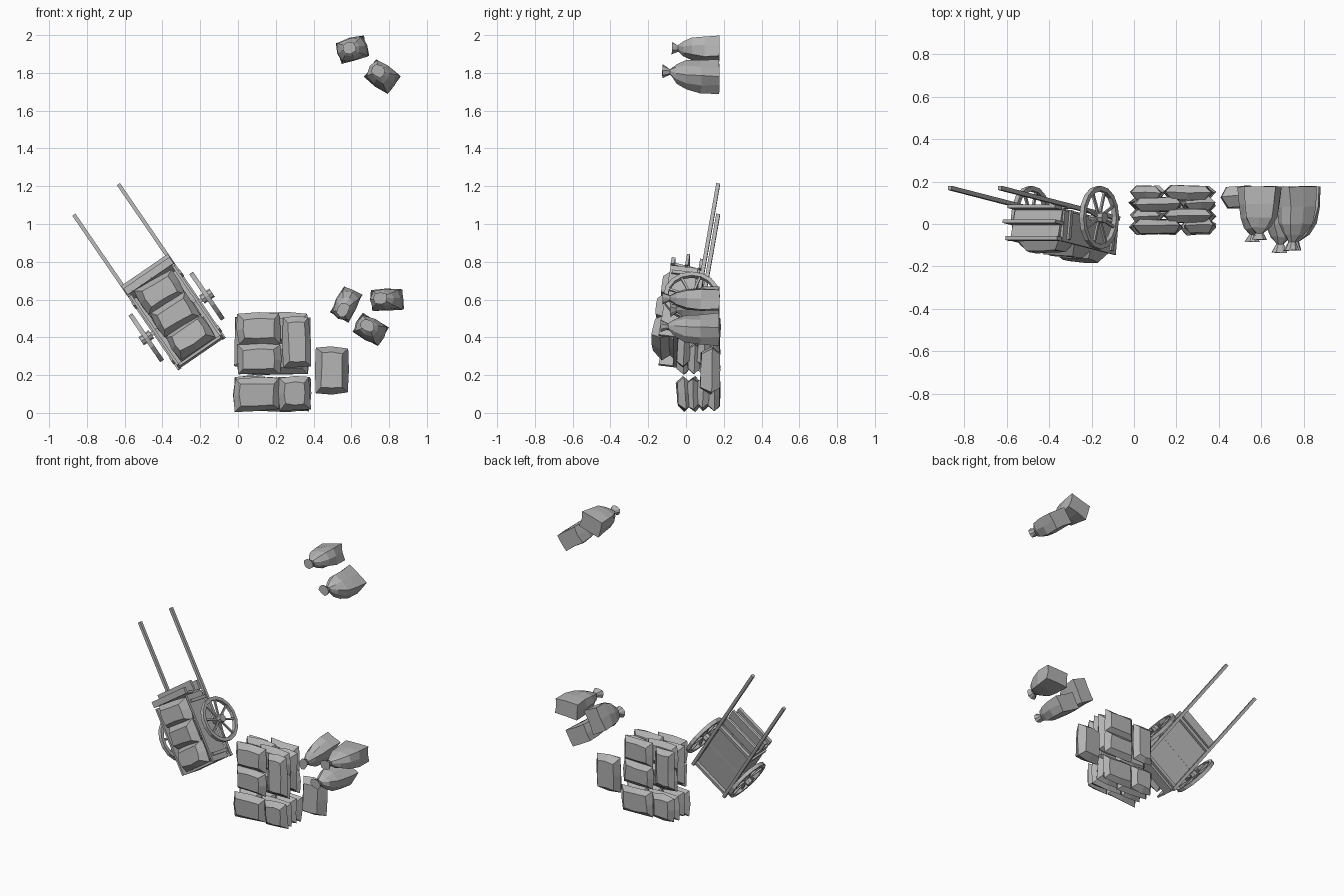
import bpy, bmesh, math, random
from mathutils import Matrix, Vector

random.seed(4)
if "Cube" in bpy.data.objects:
    bpy.data.objects.remove(bpy.data.objects["Cube"])

grey = bpy.data.materials.new("plain grey")
grey.use_nodes = True
colour = (0.45, 0.45, 0.45, 1)
grey.diffuse_color = colour
grey.node_tree.nodes["Principled BSDF"].inputs["Base Color"].default_value = colour

# The ground plane is upright at the back, so "height" points to the front
GROUND = Matrix.Translation((0, 0.18, 0)) @ Matrix.Rotation(math.pi / 2, 4, 'X')


def rot(deg, axis):
    return Matrix.Rotation(math.radians(deg), 4, axis)


def place(x, y, h, turn=0):
    return GROUND @ Matrix.Translation((x, y, h)) @ rot(turn, 'Z')


def finish(name, bm, matrix):
    bmesh.ops.recalc_face_normals(bm, faces=bm.faces)
    bm.transform(matrix)
    mesh = bpy.data.meshes.new(name)
    bm.to_mesh(mesh)
    bm.free()
    mesh.materials.append(grey)
    obj = bpy.data.objects.new(name, mesh)
    bpy.context.collection.objects.link(obj)
    return obj


def box(name, size, centre, matrix, local=Matrix()):
    bm = bmesh.new()
    bmesh.ops.create_cube(bm, size=1)
    bm.transform(Matrix.Translation(centre) @ local @ Matrix.Diagonal((*size, 1)))
    return finish(name, bm, matrix)


def loft(name, rings, matrix, jitter=0.0):
    """Rings of eight points: half width, half depth, height, corner factor, x and y shift."""
    bm = bmesh.new()
    loops = []
    for w, d, z, c, sx, sy in rings:
        pts = [(c, c), (0, 1), (-c, c), (-1, 0), (-c, -c), (0, -1), (c, -c), (1, 0)]
        loops.append([bm.verts.new((
            px * w + sx + random.uniform(-jitter, jitter),
            py * d + sy + random.uniform(-jitter, jitter),
            z + random.uniform(-jitter, jitter) * 0.6)) for px, py in pts])
    for a, b in zip(loops, loops[1:]):
        for i in range(8):
            j = (i + 1) % 8
            bm.faces.new((a[i], a[j], b[j], b[i]))
    bm.faces.new(loops[0])
    bm.faces.new(loops[-1])
    return finish(name, bm, matrix)


def lying_sack(name, w, d, thick, matrix):
    """Pillow with pinched corners and flattened faces."""
    w, d, t = w / 2, d / 2, thick / 2
    iw, id_ = w - 0.032, d - 0.032
    tilt = rot(random.uniform(-4, 4), 'X') @ rot(random.uniform(-4, 4), 'Y')
    return loft(name, [(iw, id_, -t, 0.97, 0, 0), (w, d, -t * 0.1, 0.95, 0, 0),
                       (iw, id_, t, 0.97, 0, 0)], matrix @ tilt, 0.005)


def standing_sack(name, x, y, turn, height, w, d, lean):
    """Tied sack: flared base, full belly, narrow neck and open frill."""
    w, d = w / 2, d / 2
    lx, ly = lean
    rings = [(w * 0.95, d * 0.95, 0.0, 1.03, 0, 0),
             (w * 1.02, d * 1.08, height * 0.32, 0.88, 0, 0),
             (w * 0.95, d * 1.0, height * 0.58, 0.82, lx * 0.3, ly * 0.3),
             (w * 0.62, d * 0.66, height * 0.76, 0.78, lx * 0.6, ly * 0.6),
             (0.017, 0.016, height * 0.87, 0.75, lx, ly),
             (0.038, 0.032, height, 0.78, lx * 1.2, ly * 1.2)]
    return loft(name, rings, place(x, y, 0.004, turn), 0.004)


# Tied sacks standing on the ground
for i, args in enumerate([
        (0.572, 0.577, 63, 0.26, 0.165, 0.11, (-0.03, 0.0)),
        (0.79, 0.598, 2, 0.30, 0.17, 0.11, (-0.03, 0.01)),
        (0.70, 0.44, -29, 0.31, 0.16, 0.115, (-0.02, 0.01)),
        (0.605, 1.924, 15, 0.25, 0.155, 0.115, (-0.01, 0.01)),
        (0.765, 1.78, -36, 0.30, 0.16, 0.12, (-0.03, 0.01))]):
    standing_sack(f"standing_sack_{i + 1}", *args)

# Stack of sacks, each layer mirrored from the one below
LAYOUT = [(0.11, 0.445, 0.23, 0.17), (0.11, 0.285, 0.235, 0.165), (0.31, 0.375, 0.15, 0.27),
          (0.10, 0.098, 0.245, 0.18), (0.30, 0.105, 0.17, 0.18)]
for layer in range(4):
    for i, (x, y, w, d) in enumerate(LAYOUT):
        if layer % 2 == 0:
            x = 0.365 - x
        lying_sack(f"stack_sack_{layer + 1}_{i + 1}", w, d, 0.066,
                   place(x, y, 0.034 + layer * 0.053, random.uniform(-2, 2)))

# Loose sack beside the stack
lying_sack("loose_sack", 0.18, 0.25, 0.10, place(0.495, 0.225, 0.053, -1) @ rot(6, 'Y'))

# Hand cart: local x runs to the handles, y across, origin on the axle
LEVEL = place(-0.325, 0.508, 0.15, 124.4)
CART = LEVEL @ rot(8.3, 'Y')
box("cart_bed", (0.45, 0.27, 0.014), (-0.01, 0, -0.005), CART)
box("axle", (0.022, 0.40, 0.022), (0, 0, 0), LEVEL)
for x in (-0.21, 0.19):
    box("bed_crossbar", (0.022, 0.30, 0.02), (x, 0, -0.024), CART)
for side, label in ((1, "right"), (-1, "left")):
    box(f"{label}_handle", (1.0, 0.02, 0.02), (0.265, side * 0.143, -0.03), CART)
    box(f"{label}_side_board", (0.45, 0.014, 0.145), (-0.01, side * 0.138, 0.07), CART)
    for x in (-0.19, 0.17):
        box(f"{label}_side_post", (0.02, 0.012, 0.14), (x, side * 0.15, 0.06), CART)
# Front board with two ledges, and a low tailboard
box("front_board", (0.014, 0.27, 0.15), (0.225, 0, 0.07), CART, rot(8, 'Y'))
box("front_top_rail", (0.04, 0.295, 0.02), (0.245, 0, 0.135), CART)
box("upper_ledge", (0.07, 0.30, 0.016), (0.26, 0, 0.06), CART)
box("lower_ledge", (0.06, 0.27, 0.016), (0.255, 0, -0.012), CART)
box("tailboard", (0.014, 0.27, 0.07), (-0.228, 0, 0.03), CART)


def wheel(label, y):
    """Spoked wheel in the local x-z plane."""
    m = LEVEL @ Matrix.Translation((0, y, 0))
    # Rim swept from a rectangular section
    bm = bmesh.new()
    section = [(0.149, -0.012), (0.149, 0.012), (0.126, 0.012), (0.126, -0.012)]
    verts = [bm.verts.new((r, w, 0)) for r, w in section]
    edges = [bm.edges.new((verts[i], verts[(i + 1) % 4])) for i in range(4)]
    bmesh.ops.spin(bm, geom=verts + edges, cent=(0, 0, 0), axis=(0, 1, 0),
                   angle=math.tau, steps=16, use_duplicate=False)
    bmesh.ops.remove_doubles(bm, verts=bm.verts, dist=0.0005)
    finish(f"{label}_wheel_rim", bm, m)
    # Hub
    bm = bmesh.new()
    bmesh.ops.create_cone(bm, cap_ends=True, segments=8, radius1=0.026, radius2=0.026, depth=0.065)
    finish(f"{label}_wheel_hub", bm, m @ rot(90, 'X'))
    # Spokes
    for k in range(8):
        box(f"{label}_spoke_{k + 1}", (0.115, 0.011, 0.012), (0.076, 0, 0), m @ rot(k * 45 + 20, 'Y'))


wheel("right", 0.195)
wheel("left", -0.195)

# Sacks loaded across the cart
for layer in range(2):
    for i, x in enumerate((0.14, -0.005, -0.15)):
        lying_sack(f"cart_sack_{layer + 1}_{i + 1}", 0.16, 0.235, 0.10,
                   CART @ Matrix.Translation((x, 0, 0.05 + layer * 0.082))
                   @ rot(random.uniform(-5, 5), 'Z') @ rot(random.uniform(-6, 6), 'Y'))
